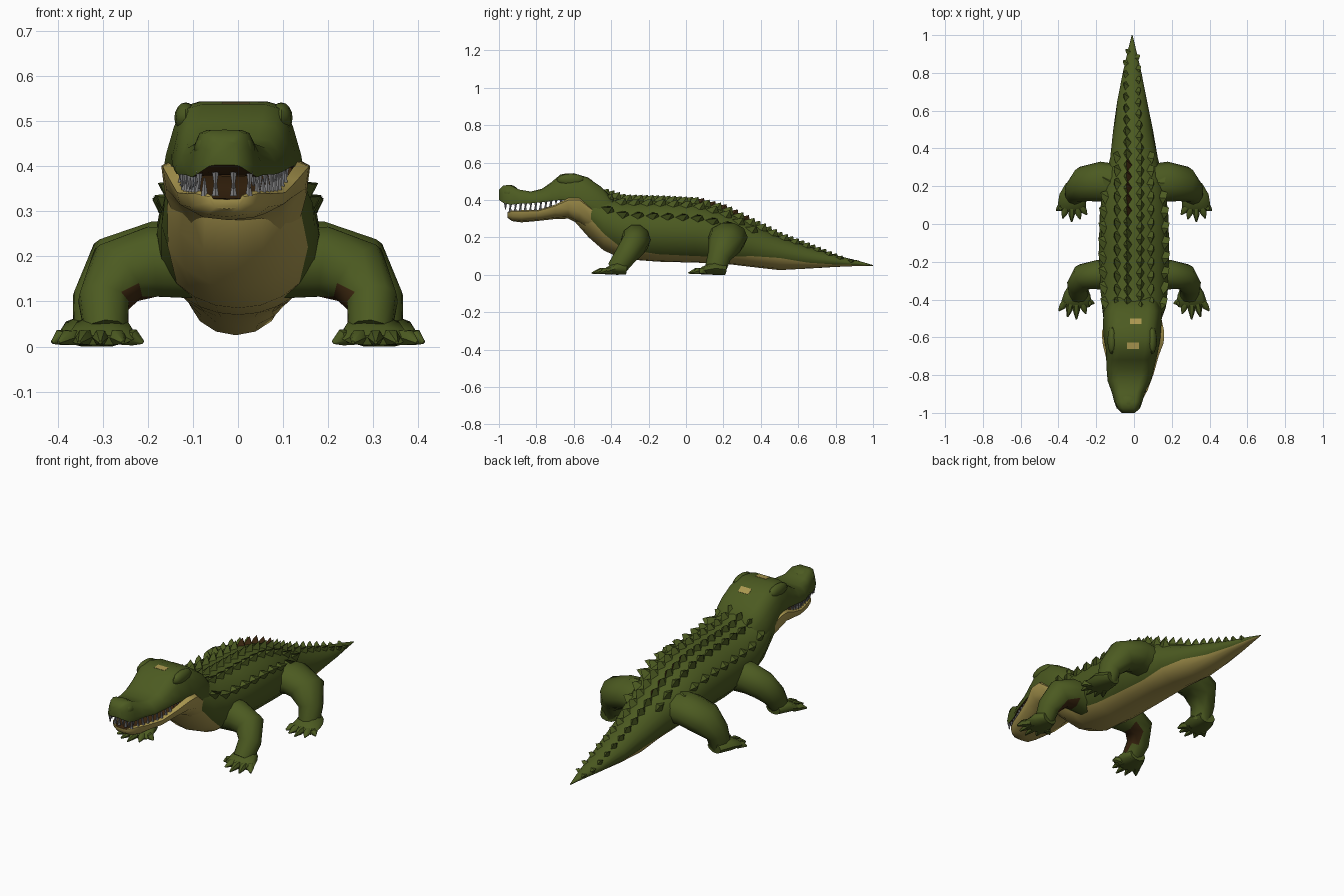
import bpy, bmesh, math
from mathutils import Vector, Matrix

if "Cube" in bpy.data.objects:
    bpy.data.objects.remove(bpy.data.objects["Cube"])


def material(name, rgb):
    m = bpy.data.materials.new(name)
    m.diffuse_color = (*rgb, 1)
    m.use_nodes = True
    m.node_tree.nodes["Principled BSDF"].inputs["Base Color"].default_value = m.diffuse_color
    return m


MATS = [material("olive green", (0.072, 0.103, 0.015)),
        material("belly tan", (0.40, 0.31, 0.078)),
        material("dark brown", (0.045, 0.02, 0.005)),
        material("tooth grey", (0.2, 0.2, 0.205))]
GREEN, TAN, BROWN, GREY = range(4)


def finish(bm, name, angle=45):
    bmesh.ops.recalc_face_normals(bm, faces=bm.faces)
    me = bpy.data.meshes.new(name)
    bm.to_mesh(me)
    bm.free()
    for m in MATS:
        me.materials.append(m)
    me.shade_smooth()
    me.set_sharp_from_angle(angle=math.radians(angle))
    ob = bpy.data.objects.new(name, me)
    bpy.context.collection.objects.link(ob)


def skin(bm, rings, mats, caps=(0, 0)):
    """Bridge closed rings of points; mats gives a colour per ring segment."""
    vs = [[bm.verts.new(p) for p in r] for r in rings]
    n = len(vs[0])
    for a, b in zip(vs, vs[1:]):
        for k in range(n):
            f = bm.faces.new((a[k], a[(k + 1) % n], b[(k + 1) % n], b[k]))
            f.material_index = mats[k]
    for r, c in ((vs[0], caps[0]), (vs[-1], caps[1])):
        bm.faces.new(r).material_index = c


def lerp(table, y):
    """Interpolate a station table (first column is y)."""
    y = min(max(y, table[0][0]), table[-1][0])
    for a, b in zip(table, table[1:]):
        if y <= b[0]:
            t = (y - a[0]) / (b[0] - a[0])
            return [p + (q - p) * t for p, q in zip(a, b)]


# Body and tail: y, centre x, half width, top, bottom, belly line height
BODY = [(-.60, -.01, .13, .49, .29, .38), (-.52, -.01, .15, .475, .20, .31),
        (-.44, 0, .17, .435, .13, .22), (-.34, 0, .18, .405, .085, .14),
        (-.15, 0, .187, .40, .07, .11), (.05, 0, .182, .39, .065, .10),
        (.2, 0, .165, .35, .06, .095), (.35, 0, .128, .275, .042, .10),
        (.5, -.005, .105, .205, .025, .09), (.65, -.01, .08, .155, .033, .065),
        (.8, -.01, .05, .105, .042, .055), (.92, -.01, .022, .075, .047, .053),
        (1, -.01, .002, .052, .048, .049)]


def body_point(y, ang):
    _, cx, hw, zt, zb, _ = lerp(BODY, y)
    return Vector((cx + hw * math.cos(ang), y,
                   (zt + zb) / 2 + (zt - zb) / 2 * math.sin(ang)))


bm = bmesh.new()
rings = []
for y, cx, hw, zt, zb, zl in BODY:
    a = math.asin((zl - (zt + zb) / 2) / ((zt - zb) / 2))
    upper = [a + (math.pi - 2 * a) * i / 12 for i in range(12)]
    lower = [math.pi - a + (math.pi + 2 * a) * i / 6 for i in range(6)]
    rings.append([body_point(y, t) for t in upper + lower])
skin(bm, rings, [GREEN] * 12 + [TAN] * 6, (BROWN, GREEN))
finish(bm, "body_and_tail")


def profile_loft(name, table, half, half_mats, caps):
    """Loft a mirrored half section (width, height fractions) along y."""
    bm = bmesh.new()
    section = half + [(-x, z) for x, z in half[-2:0:-1]]
    rings = [[(cx + x * hw, y, zb + z * (zt - zb)) for x, z in section]
             for y, cx, hw, zt, zb in table]
    skin(bm, rings, half_mats + half_mats[::-1], caps)
    finish(bm, name, 50)


# Upper head and snout: y, centre x, half width, top, bottom
HEAD = [(-1, -.03, .035, .455, .40), (-.975, -.03, .062, .478, .383),
        (-.94, -.03, .075, .48, .375), (-.89, -.03, .088, .455, .38),
        (-.83, -.025, .115, .445, .382), (-.77, -.02, .125, .46, .388),
        (-.72, -.015, .132, .495, .395), (-.67, -.01, .138, .537, .40),
        (-.60, -.01, .15, .543, .395), (-.53, -.01, .155, .522, .36),
        (-.46, -.005, .155, .475, .33), (-.39, 0, .13, .405, .30)]
profile_loft("upper_head", HEAD,
             [(0, 1), (.5, 1), (.74, .93), (.88, .62), (1, .2), (.96, 0),
              (.7, .03), (0, .05)],
             [GREEN] * 5 + [BROWN] * 2, (GREEN, GREEN))

# Lower jaw
JAW = [(-.955, -.025, .04, .335, .305), (-.93, -.025, .07, .345, .287),
       (-.88, -.02, .092, .345, .28), (-.79, -.015, .12, .347, .288),
       (-.70, -.01, .14, .375, .298), (-.63, -.005, .162, .41, .30),
       (-.57, -.005, .165, .415, .27), (-.50, 0, .145, .36, .22)]
profile_loft("lower_jaw", JAW,
             [(0, .7), (.75, .75), (.84, 1), (1, .9), (.95, .45), (.62, .1), (0, 0)],
             [BROWN] + [TAN] * 5, (TAN, TAN))


def ellipsoid(bm, centre, radii):
    m = Matrix.Translation(centre) @ Matrix.Diagonal((*radii, 1))
    bmesh.ops.create_uvsphere(bm, u_segments=12, v_segments=8, radius=1, matrix=m)


# Nose knob and brows
bm = bmesh.new()
ellipsoid(bm, (-.03, -.945, .439), (.068, .05, .042))
finish(bm, "nose_knob")
bm = bmesh.new()
for s in (-1, 1):
    ellipsoid(bm, (-.01 + s * .106, -.615, .507), (.025, .075, .034))
finish(bm, "brows")

# Pale plates lying flush on top of the head
for name, x, y, tilt in (("front_head_plate", -.005, -.645, .086),
                         ("rear_head_plate", .01, -.515, -.59)):
    bm = bmesh.new()
    m = (Matrix.Translation((x, y, lerp(HEAD, y)[3])) @ Matrix.Rotation(tilt, 4, 'X')
         @ Matrix.Diagonal((.062, .034, .003, 1)))
    bmesh.ops.create_cube(bm, size=1, matrix=m)
    for f in bm.faces:
        f.material_index = TAN
    finish(bm, name)

# Teeth along both jaws
for name, table, col, direction, first, count in (
        ("upper_teeth", HEAD, 4, -1, -.965, 12), ("lower_teeth", JAW, 3, 1, -.94, 9)):
    bm = bmesh.new()
    spots = []
    for i in range(count):
        y = first + i * .027
        row = lerp(table, y)
        spots += [(row[1] + s * row[2] * .85, y, row[col]) for s in (-1, 1)]
    spots += [(-.03 + dx, first, lerp(table, first)[col]) for dx in (-.02, .02)]
    for i, (x, y, z) in enumerate(spots):
        h = (.04, .028, .034)[(i // 2) % 3]
        m = Matrix.Translation((x, y, z + direction * (h / 2 - .008)))
        if direction < 0:
            m = m @ Matrix.Rotation(math.pi, 4, 'X')
        bmesh.ops.create_cone(bm, cap_ends=True, segments=6, radius1=.009,
                              radius2=.002, depth=h, matrix=m)
    for f in bm.faces:
        f.material_index = GREY
    finish(bm, name)


def scute(bm, y, ang, size, dark=False):
    """Low, leaning ridge plate on the body surface."""
    p = body_point(y, ang)
    ahead, behind = body_point(y - size, ang), body_point(y + size * .9, ang)
    out = Vector((math.cos(ang), 0, math.sin(ang)))
    side = Vector((-math.sin(ang), 0, math.cos(ang))) * size * .62
    base = [bm.verts.new(q - out * .008)
            for q in (ahead, p + side, behind, p - side)]
    tip = [bm.verts.new(p + out * size * h + Vector((0, size * k, 0)))
           for k, h in ((-.1, .55), (.65, .72))]
    for i, f in enumerate(((base[0], base[1], tip[0]), (base[1], base[2], tip[1], tip[0]),
                           (base[2], base[3], tip[1]), (base[3], base[0], tip[0], tip[1]),
                           base[::-1])):
        bm.faces.new(f).material_index = BROWN if dark and i in (2, 3) else GREEN


# Scute rows: sideways offset, start, end, spacing, size
for name, dx, y0, y1, step, size in (("inner_back_scutes", .034, -.44, .92, .06, .04),
                                     ("outer_back_scutes", .09, -.42, .40, .07, .04),
                                     ("flank_scutes", .165, -.42, .28, .08, .042)):
    bm = bmesh.new()
    for i in range(int((y1 - y0) / step) + 1):
        y = y0 + i * step
        for s in (0, 1):
            ys = y + s * step / 2 * (dx < .05)  # the two inner rows alternate
            hw = lerp(BODY, ys)[2]
            ang = math.acos(min(dx / hw, .88))
            sz = size * (1 if ys < .4 else 1 - (ys - .4) * .85)
            scute(bm, ys, math.pi - ang if s else ang, sz,
                  s == 1 and dx < .05 and .04 < ys < .37)
    finish(bm, name, 35)


def tube(bm, pts, ref, n=10):
    """Elliptical tube; each point is x, y, z, radius along ref, other radius."""
    cs = [Vector(p[:3]) for p in pts]
    rings = []
    for i, p in enumerate(pts):
        t = (cs[min(i + 1, len(cs) - 1)] - cs[max(i - 1, 0)]).normalized()
        u = (ref - t * ref.dot(t)).normalized()
        v = t.cross(u)
        rings.append([cs[i] + u * p[3] * math.cos(k * math.tau / n)
                      + v * p[4] * math.sin(k * math.tau / n) for k in range(n)])
    skin(bm, rings, [GREEN] * n)


X, Y = Vector((1, 0, 0)), Vector((0, 1, 0))

# Legs: limb path, foot path, toe tips
LEGS = {
    "front_leg": (
        [(.10, -.27, .185, .08, .082), (.19, -.268, .188, .078, .082),
         (.265, -.278, .163, .07, .078), (.298, -.325, .10, .06, .058),
         (.292, -.375, .03, .05, .05)],
        [(.295, -.32, .03, .045, .03), (.30, -.37, .034, .07, .036),
         (.305, -.415, .022, .08, .022), (.305, -.44, .014, .07, .012)],
        [(.21, -.42), (.255, -.475), (.305, -.505), (.352, -.492), (.398, -.46)]),
    "hind_leg": (
        [(.08, .21, .195, .105, .085), (.18, .225, .2, .105, .082),
         (.265, .212, .17, .095, .083), (.31, .178, .1, .064, .06),
         (.315, .155, .025, .056, .052)],
        [(.315, .21, .028, .045, .03), (.325, .15, .034, .07, .036),
         (.33, .09, .022, .075, .022), (.33, .07, .014, .065, .012)],
        [(.25, .05), (.285, .025), (.33, .012), (.377, .03), (.412, .072)])}
for leg, (limb, foot, tips) in LEGS.items():
    for s, label in ((1, "right"), (-1, "left")):
        bm = bmesh.new()
        tube(bm, limb, Y)
        # Dark patch under the front limb
        for f in bm.faces:
            c = f.calc_center_median()
            if leg == "front_leg" and .19 < c.x < .25 and c.z < .125:
                f.material_index = BROWN
        tube(bm, foot, X)
        cx, cy = foot[2][0], foot[2][1]
        for x, y in tips:
            root = (cx + (x - cx) * .55, cy + .015, .02, .018, .019)
            mid = (cx + (x - cx) * .8, (cy + y) / 2, .02, .018, .018)
            tube(bm, [root, mid, (x, y, .009, .004, .004)], X, 6)
        # Soles stay level with z = 0
        for v in bm.verts:
            v.co = (v.co.x * s, v.co.y, max(v.co.z, 0))
        finish(bm, label + "_" + leg, 55)
